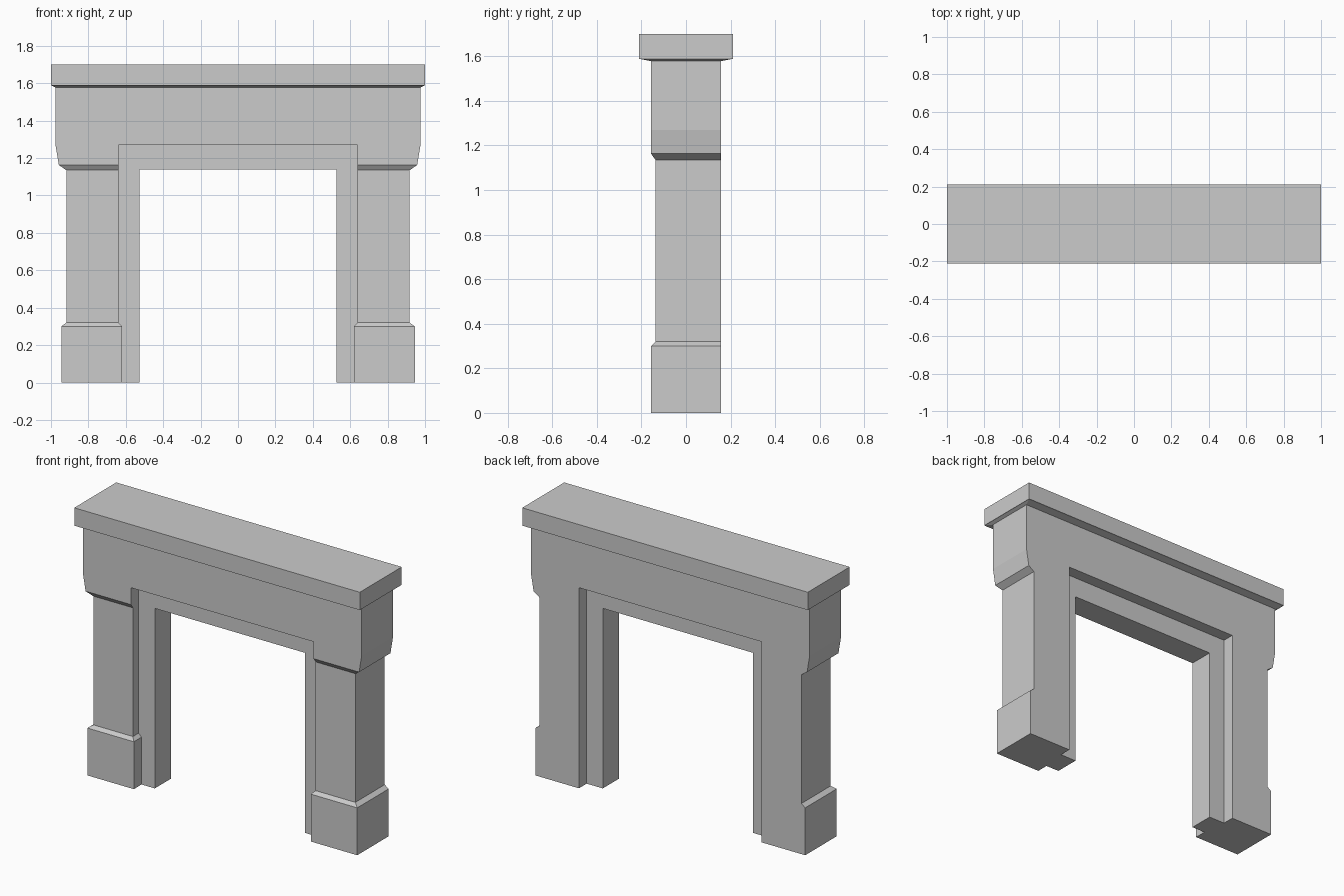
import bpy
import bmesh

if "Cube" in bpy.data.objects:
    bpy.data.objects.remove(bpy.data.objects["Cube"], do_unlink=True)

stone = bpy.data.materials.new("grey stone")
stone.use_nodes = True
stone.diffuse_color = (0.6, 0.6, 0.6, 1)
stone.node_tree.nodes["Principled BSDF"].inputs["Base Color"].default_value = (0.6, 0.6, 0.6, 1)

BACK, INNER, RECESS = 0.157, 0.64, 0.08
HEAD, SHELF, TOP = 1.27, 1.587, 1.7


def finish(bm, name):
    bmesh.ops.remove_doubles(bm, verts=bm.verts, dist=0.0005)
    bmesh.ops.dissolve_degenerate(bm, edges=bm.edges, dist=0.0005)
    bmesh.ops.dissolve_limit(bm, angle_limit=0.01, verts=bm.verts, edges=bm.edges)
    bmesh.ops.recalc_face_normals(bm, faces=bm.faces)
    mesh = bpy.data.meshes.new(name)
    bm.to_mesh(mesh)
    bm.free()
    mesh.materials.append(stone)
    obj = bpy.data.objects.new(name, mesh)
    bpy.context.collection.objects.link(obj)
    return obj


def loft(bm, rings, skip=()):
    """Join rings of points with side faces, leaving out the skipped sides."""
    rows = [[bm.verts.new(p) for p in ring] for ring in rings]
    n = len(rows[0])
    for low, high in zip(rows, rows[1:]):
        for i in range(n):
            if i not in skip:
                j = (i + 1) % n
                bm.faces.new((low[i], low[j], high[j], high[i]))
    return rows


def leg_ring(z, outer, inner, front):
    # the plinth lip only steps inward in front of the recessed frame
    return [(outer, -front, z), (outer, BACK, z), (INNER, BACK, z),
            (INNER, -RECESS, z), (inner, -RECESS, z), (inner, -front, z)]


def frieze_ring(z, outer, depth):
    return [(outer, -depth, z), (outer, depth, z), (INNER, depth, z),
            (0, depth, z), (0, -depth, z), (INNER, -depth, z)]


# Surround: plinth, pillar, corbel and frieze as one half, then mirrored
bm = bmesh.new()
legs = loft(bm, [
    leg_ring(0, 0.945, 0.62, BACK),
    leg_ring(0.3, 0.945, 0.62, BACK),
    leg_ring(0.32, 0.918, INNER, 0.137),
    leg_ring(1.135, 0.918, INNER, 0.137),
    leg_ring(1.163, 0.958, INNER, BACK),
    leg_ring(HEAD, 0.976, INNER, BACK),
])
bm.faces.new(legs[0])
frieze = loft(bm, [
    frieze_ring(HEAD, 0.976, BACK),
    frieze_ring(1.578, 0.976, BACK),
    frieze_ring(SHELF, 0.995, 0.2),
], skip=(3,))
bm.faces.new(frieze[-1])
bm.faces.new(frieze[0][2:] + [legs[-1][3]])
bmesh.ops.remove_doubles(bm, verts=bm.verts, dist=0.0005)
bmesh.ops.mirror(bm, geom=bm.verts[:] + bm.edges[:] + bm.faces[:], axis='X', merge_dist=0.0005)
finish(bm, "surround")

# Mantel shelf
bm = bmesh.new()
bmesh.ops.create_cube(bm, size=1)
bmesh.ops.scale(bm, verts=bm.verts, vec=(2, 0.42, TOP - SHELF))
bmesh.ops.translate(bm, verts=bm.verts, vec=(0, 0, (TOP + SHELF) / 2))
finish(bm, "mantel_shelf")

# Recessed frame around the opening
bm = bmesh.new()
half = [(INNER, HEAD), (INNER, 0), (0.527, 0), (0.527, 1.14)]
outline = half + [(-x, z) for x, z in reversed(half)]
rows = loft(bm, [[(x, y, z) for x, z in outline] for y in (-RECESS, RECESS)])
for row in rows:
    bm.faces.new(row)
finish(bm, "opening_frame")
